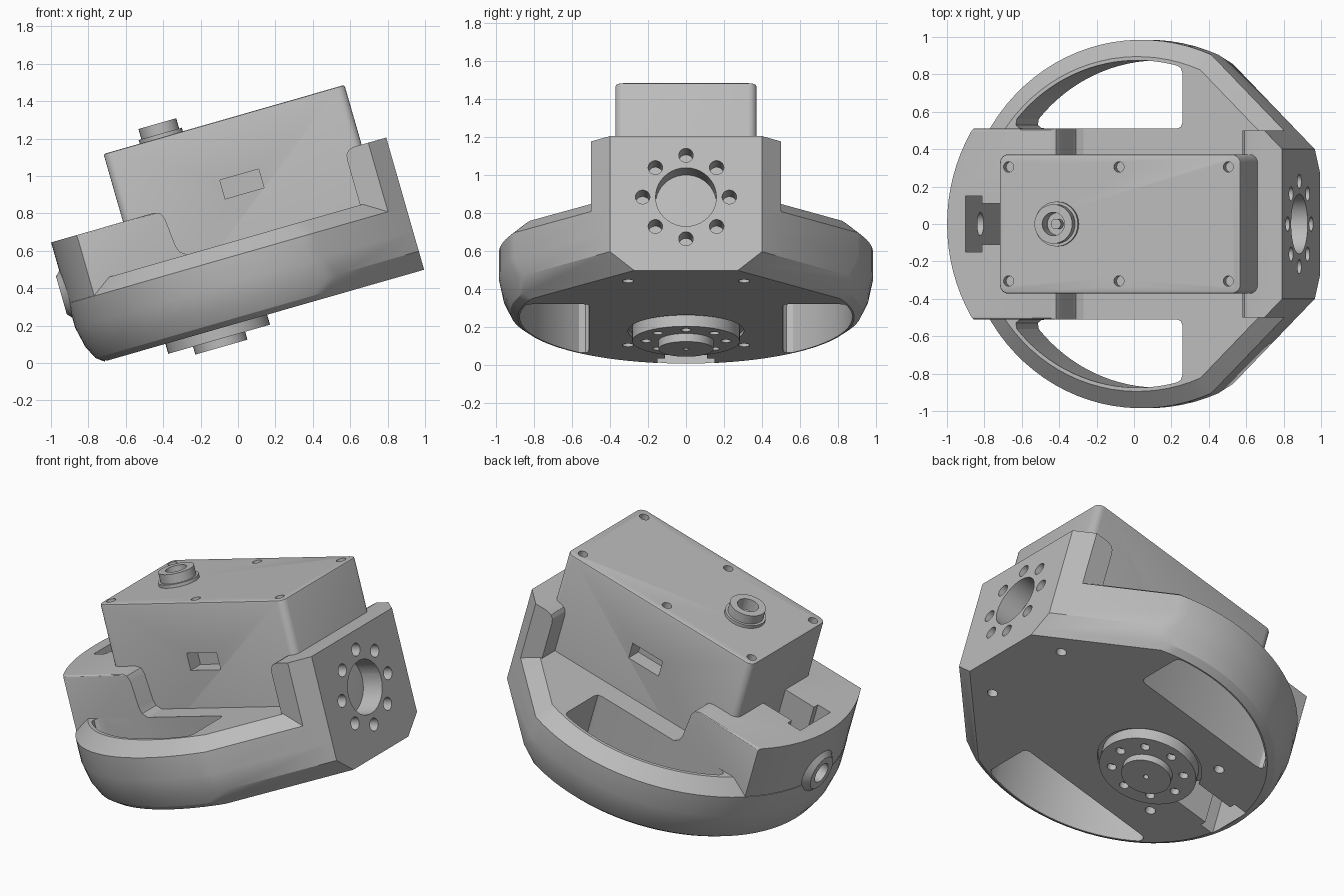
import bpy, bmesh
from math import radians, pi, cos, sin, acos, sqrt
from mathutils import Matrix

cube = bpy.data.objects.get("Cube")
if cube:
    bpy.data.objects.remove(cube, do_unlink=True)

grey = bpy.data.materials.new("machined_grey")
grey.use_nodes = True
grey.diffuse_color = (0.5, 0.5, 0.5, 1)
grey.node_tree.nodes["Principled BSDF"].inputs["Base Color"].default_value = (0.5, 0.5, 0.5, 1)

TILT = radians(-16)
CU, R = 0.2, 0.985          # centre and radius of the round hull
EDGE = 1.494                # 45 degree hull side: u + y = EDGE
FRONT = 1.094
SHAFT = -0.062              # output shaft position
AXIS = 0.607                # height of the horizontal axis
parts = []


def finish(name, bm):
    bmesh.ops.recalc_face_normals(bm, faces=bm.faces)
    me = bpy.data.meshes.new(name)
    bm.to_mesh(me)
    bm.free()
    ob = bpy.data.objects.new(name, me)
    bpy.context.collection.objects.link(ob)
    me.materials.append(grey)
    return ob


def loft(name, rings):
    bm = bmesh.new()
    loops = [[bm.verts.new(p) for p in ring] for ring in rings]
    n = len(loops[0])
    for a, b in zip(loops, loops[1:]):
        for i in range(n):
            j = (i + 1) % n
            bm.faces.new((a[i], a[j], b[j], b[i]))
    bm.faces.new(loops[0])
    bm.faces.new(loops[-1])
    return finish(name, bm)


def prism(name, pts, lo, hi, axis="z"):
    if axis == "z":
        return loft(name, [[(a, b, h) for a, b in pts] for h in (lo, hi)])
    return loft(name, [[(a, h, b) for a, b in pts] for h in (lo, hi)])


def block(name, x, y, z):
    return prism(name, [(x[0], y[0]), (x[1], y[0]), (x[1], y[1]), (x[0], y[1])], *z)


def cyl(name, r, lo, hi, a, b, axis="z", r2=None, n=32):
    rings = []
    for h, rad in ((lo, r), (hi, r if r2 is None else r2)):
        ring = []
        for i in range(n):
            c, s = a + rad * cos(2 * pi * i / n), b + rad * sin(2 * pi * i / n)
            ring.append((c, s, h) if axis == "z" else (h, c, s))
        rings.append(ring)
    return loft(name, rings)


def boolean(ob, tools, op="DIFFERENCE", keep=False):
    for t in tools:
        t.hide_render = True
        m = ob.modifiers.new("cut", "BOOLEAN")
        m.operation, m.solver, m.object = op, "EXACT", t
        bpy.context.view_layer.objects.active = ob
        bpy.ops.object.modifier_apply(modifier=m.name)
        if not keep:
            bpy.data.objects.remove(t, do_unlink=True)
    return ob


def bevel(ob, rule, width, segs):
    bm = bmesh.new()
    bm.from_mesh(ob.data)
    edges = [e for e in bm.edges if rule(e.verts[0].co, e.verts[1].co)]
    bmesh.ops.bevel(bm, geom=edges, offset=width, segments=segs, affect="EDGES", profile=0.5)
    bm.to_mesh(ob.data)
    bm.free()


def hull_ring(z, r, d, n=56):
    # round back, two straight diagonals and a flat front
    rad, edge = R - r, EDGE - sqrt(2) * d
    a = pi / 4 + acos((edge - CU) / sqrt(2) / rad)
    pts = [(FRONT, edge - FRONT, z)]
    for i in range(n + 1):
        t = a + (2 * pi - 2 * a) * i / n
        pts.append((CU + rad * cos(t), rad * sin(t), z))
    return pts + [(FRONT, FRONT - edge, z)]


# Hull
hull = loft("hull", [hull_ring(*l) for l in (
    (0.205, 0.1, 0.09), (0.235, 0.06, 0.064), (0.308, 0.024, 0), (0.42, 0, 0),
    (0.556, 0, 0), (0.632, 0.09, 0.085))])

# Rear saddle: side profile trimmed by the hull circle
saddle = prism("rear_saddle", [(-1, 0.48), (-1, 0.895), (-0.215, 0.895), (-0.18, 0.885),
                               (-0.163, 0.85), (-0.148, 0.69), (-0.135, 0.655), (-0.1, 0.632),
                               (-0.1, 0.48)], -0.51, 0.51, "y")
boolean(saddle, [cyl("trim", R - 0.002, 0, 2, CU, 0, n=96)], "INTERSECT")
bevel(saddle, lambda a, b: min(a.z, b.z) > 0.89 and abs(a.y - b.y) < 0.01 and abs(a.y) > 0.5
      and max(a.x, b.x) < -0.2, 0.015, 3)

# Front mounting plate
plate = prism("front_plate", [(0.86, 0.54), (0.86, 0.885), (0.865, 0.91), (0.88, 0.93),
                              (0.91, 0.94), (1.2, 0.94), (1.2, 0.54)], -0.6, 0.6, "y")
outline = [(0.7, -0.5), (0.994, -0.5), (FRONT, -0.4), (FRONT, 0.4), (0.994, 0.5), (0.7, 0.5)]
boolean(plate, [prism("trim", outline, 0, 2)], "INTERSECT")

# Side windows
windows = []
for s in (1, -1):
    pts = [(0.42, 0.51), (0.441, 0.519), (0.45, 0.54), (0.45, 0.81), (0.441, 0.835)]
    for i in range(21):
        t = radians(75.5 + 64.5 * i / 20)
        pts.append((CU + 0.875 * cos(t), 0.875 * sin(t)))
    pts += [(-0.476, 0.53), (-0.46, 0.515), (-0.43, 0.51)]
    windows.append(prism("window_cutter", [(a, s * b) for a, b in pts], 0, 0.8))
boolean(hull, windows)

# Front bore with its bolt circle, shared by hull and plate
bores = [cyl("bore", 0.16, 0.95, 1.2, 0, AXIS, "x", n=40)]
for i in range(8):
    t = i * pi / 4
    bores.append(cyl("bolt", 0.038, 0.97, 1.2, 0.228 * cos(t), AXIS + 0.228 * sin(t), "x", n=20))
boolean(plate, bores, keep=True)
boolean(hull, bores)

# Rear stepped slot and shaft hole, shared by hull and saddle
slot = prism("slot", [(-0.68, -0.15), (-0.59, -0.15), (-0.59, -0.11), (-0.3, -0.11),
                      (-0.3, 0.11), (-0.59, 0.11), (-0.59, 0.15), (-0.68, 0.15)], 0, 1.2)
rear = [slot, cyl("shaft_hole", 0.062, -1, -0.6, 0, AXIS, "x")]
boss = cyl("rear_boss", 0.105, -0.808, -0.77, 0, AXIS, "x", r2=0.145)
boolean(boss, rear[1:], keep=True)
boolean(saddle, rear, keep=True)
boolean(hull, rear)

# Underside bolt holes and recess around the output disc
under = [cyl("recess", 0.305, 0.1, 0.225, SHAFT, 0, n=48)]
under += [cyl("bolt", 0.03, 0.1, 0.27, x, y, n=20) for x in (-0.333, 0.889) for y in (-0.305, 0.305)]
boolean(hull, under)

# Gearbox housing
box = block("gearbox", (-0.383, 0.957), (-0.372, 0.372), (0.3, 1.272))
bevel(box, lambda a, b: abs(a.z - b.z) > 0.5, 0.045, 5)
bevel(box, lambda a, b: min(a.z, b.z) > 1.27, 0.01, 2)
tools = [cyl("bolt", 0.028, 1.22, 1.4, x, y, n=20)
         for x in (-0.333, 0.281, 0.889) for y in (-0.305, 0.305)]
tools += [block("port", (0.176, 0.392), (s * 0.345 - 0.07, s * 0.345 + 0.07), (0.862, 0.966))
          for s in (1, -1)]
tools.append(cyl("shaft_bore", 0.062, 1.25, 1.4, SHAFT, 0))
boolean(box, tools)

# Top shaft collar with a screw inside
flange = cyl("collar_flange", 0.12, 1.265, 1.292, SHAFT, 0)
collar = cyl("collar", 0.105, 1.27, 1.349, SHAFT, 0)
for ob in (flange, collar):
    boolean(ob, [cyl("shaft_bore", 0.062, 1.2, 1.4, SHAFT, 0)])
screw = cyl("collar_screw", 0.028, 1.24, 1.3, SHAFT, 0, n=20)

# Output disc and hub under the hull
disc = cyl("output_disc", 0.283, 0.15, 0.25, SHAFT, 0, n=48)
boolean(disc, [cyl("bolt", 0.027, 0.1, 0.19, SHAFT + 0.21 * cos(i * pi / 4),
                   0.21 * sin(i * pi / 4), n=16) for i in range(8)])
hub = cyl("output_hub", 0.145, 0.106, 0.17, SHAFT, 0, n=40)
boolean(hub, [cyl("pin", 0.016, 0.05, 0.14, SHAFT, 0, n=16)])

# Tilt the whole assembly and shade it
for ob in (hull, saddle, plate, boss, box, flange, collar, screw, disc, hub):
    ob.data.transform(Matrix.Rotation(TILT, 4, "Y"))
    bpy.ops.object.select_all(action="DESELECT")
    ob.select_set(True)
    bpy.context.view_layer.objects.active = ob
    bpy.ops.object.shade_smooth_by_angle(angle=radians(25))
